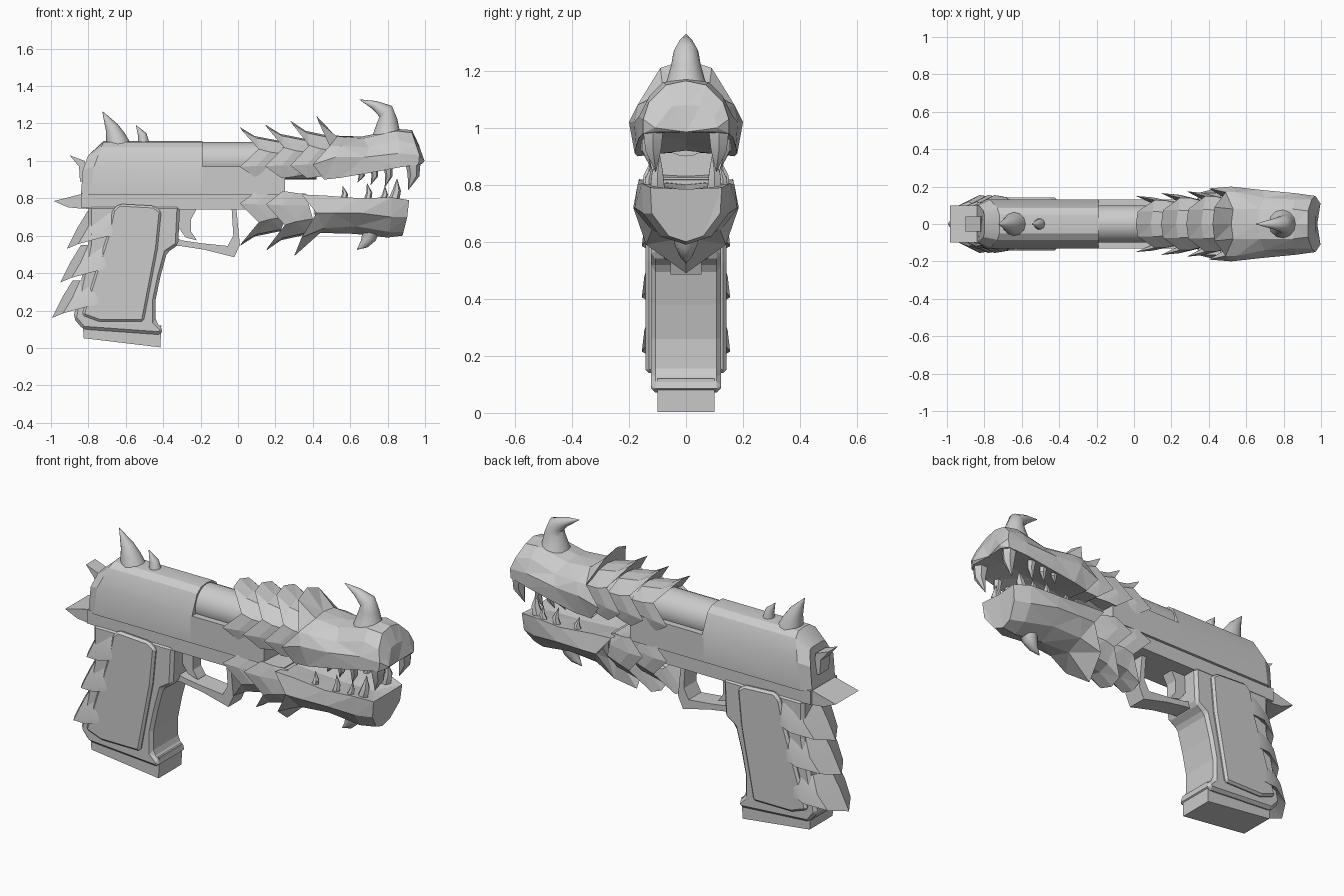
import bpy, bmesh
from math import cos, sin, pi, radians
from mathutils import Vector


def finish(name, bm, smooth=None, bevel=0):
    bmesh.ops.remove_doubles(bm, verts=bm.verts, dist=0.0001)
    bmesh.ops.recalc_face_normals(bm, faces=bm.faces)
    me = bpy.data.meshes.new(name)
    bm.to_mesh(me)
    bm.free()
    ob = bpy.data.objects.new(name, me)
    bpy.context.collection.objects.link(ob)
    if bevel:
        m = ob.modifiers.new("bevel", 'BEVEL')
        m.width, m.segments, m.limit_method = bevel, 1, 'ANGLE'
    if smooth:
        bpy.ops.object.select_all(action='DESELECT')
        ob.select_set(True)
        bpy.context.view_layer.objects.active = ob
        bpy.ops.object.shade_smooth_by_angle(angle=radians(smooth))
    return ob


def skin(name, rings, caps=(True, True), closed=True, facet=False, smooth=None):
    """Bridge equal-length rings of points."""
    bm = bmesh.new()
    vs = [[bm.verts.new(p) for p in r] for r in rings]
    n = len(vs[0])
    for a, b in zip(vs, vs[1:]):
        for i in range(n if closed else n - 1):
            j = (i + 1) % n
            bm.faces.new((a[i], a[j], b[j], b[i]))
    for use, r in zip(caps, (vs[0], vs[-1])):
        if use:
            bm.faces.new(r)
    if facet:
        bmesh.ops.triangulate(bm, faces=bm.faces)
    return finish(name, bm, smooth)


def mirrored(half):
    """Half profile running centre to centre -> full symmetric ring."""
    return half + [(x, -y, z) for x, y, z in half[-2:0:-1]]


def prism(name, pts, y0, y1, bevel=0, smooth=None):
    bm = bmesh.new()
    f = bm.faces.new([bm.verts.new((x, y0, z)) for x, z in pts])
    r = bmesh.ops.extrude_face_region(bm, geom=[f])
    for v in r["geom"]:
        if isinstance(v, bmesh.types.BMVert):
            v.co.y = y1
    return finish(name, bm, smooth, bevel)


def horn(name, path, radii, sides=10, smooth=50):
    """Curved spike along a path, ending in a point."""
    P = [Vector(p) for p in path]
    rings = []
    for i, (p, r) in enumerate(zip(P, radii)):
        d = (P[min(i + 1, len(P) - 1)] - P[max(i - 1, 0)]).normalized()
        u = Vector((0, 1, 0)).cross(d).normalized()
        v = d.cross(u)
        rings.append([p + (u * cos(2 * pi * k / sides) + v * sin(2 * pi * k / sides)) * max(r, 0.001)
                      for k in range(sides)])
    return skin(name, rings, smooth=smooth)


def cylinder(name, a, b, r, sides=24):
    return horn(name, [a, b], [r, r], sides, 40)


# slide with chamfered top and tapered rear
top = [(0, 1.105), (.05, 1.10), (.085, 1.075), (.13, .97), (.13, .82), (0, .82)]
rear = [(-.80, 0, 1.03), (-.80, .05, 1.03), (-.805, .07, 1.02), (-.83, .10, .95), (-.84, .10, .82), (-.84, 0, .82)]
mid_x = [-.72, -.72, -.73, -.77, -.79, -.79]
skin("slide", [mirrored([(-.19, y, z) for y, z in top]),
               mirrored([(x, y, z) for x, (y, z) in zip(mid_x, top)]), mirrored(rear)], smooth=25)
prism("slide_rail", [(-.2, .82), (.25, .82), (.25, .97), (-.2, .97)], -.13, .13)
cylinder("barrel", (-.22, 0, 1.0), (.42, 0, 1.0), .10)

# frame, beavertail, hammer
prism("frame", [(-.84, .825), (-.84, .75), (-.32, .74), (.36, .74), (.36, .825)], -.115, .115)
prism("beavertail", [(-.985, .785), (-.84, .822), (-.7, .822), (-.7, .74), (-.84, .745), (-.91, .752)], -.10, .10)
prism("hammer", [(-.90, 1.03), (-.82, 1.0), (-.80, .88), (-.845, .89), (-.85, .97)], -.04, .04)

# trigger guard and trigger
prism("trigger_guard", [(-.36, .545), (-.31, .545), (-.18, .525), (-.02, .485), (.01, .55), (-.01, .76),
                        (-.035, .76), (-.025, .60), (-.055, .545), (-.2, .56), (-.3, .575), (-.36, .60)], -.055, .055)
prism("trigger", [(-.33, .76), (-.22, .745), (-.25, .69), (-.25, .62), (-.22, .575), (-.28, .59), (-.33, .66)],
      -.035, .035)

# grip, magazine base, side panels, pin
prism("grip", [(-.80, .76), (-.31, .76), (-.32, .55), (-.38, .51), (-.415, .38), (-.44, .26), (-.44, .14),
               (-.40, .10), (-.41, .07), (-.83, .10), (-.88, .16), (-.80, .55)], -.123, .123, bevel=.025)
prism("magazine_base", [(-.83, .12), (-.825, .052), (-.415, .003), (-.41, .12)], -.10, .10)
panel = [(-.67, .74), (-.635, .77), (-.45, .76), (-.41, .73), (-.43, .53), (-.505, .14), (-.74, .14),
         (-.835, .175), (-.70, .6)]
for s, side in ((-1, "right"), (1, "left")):
    prism("grip_panel_" + side, panel, s * .11, s * .142, bevel=.012)
    cylinder("pin_" + side, (-.365, s * .10, .572), (-.365, s * .137, .572), .038, 16)
    cylinder("pin_centre_" + side, (-.365, s * .13, .572), (-.365, s * .146, .572), .024, 16)

# overlapping scales down the back of the grip
for k, (x, z) in enumerate([(-.915, .53), (-.95, .35), (-.995, .16)]):
    rows = [[(.11, 0, .20), (.15, .10, .20), (.24, .127, .19), (.33, .12, .17)],
            [(.055, 0, .11), (.11, .12, .11), (.21, .146, .13), (.29, .135, .11)],
            [(0, 0, 0), (.06, .10, .025), (.17, .155, .055), (.28, .135, .08)],
            [(.12, 0, .06), (.14, .06, .08), (.20, .10, .09), (.28, .10, .10)]]
    rings = [[(x + a, -y, z + c) for a, y, c in r[:0:-1]] + [(x + a, y, z + c) for a, y, c in r] for r in rows]
    skin("grip_scale_%d" % (k + 1), rings, caps=(False, False), closed=False, smooth=35)

# spikes on the slide
horn("slide_spike_large", [(-.64, 0, 1.08), (-.655, 0, 1.13), (-.675, 0, 1.18), (-.725, 0, 1.265)],
     [.066, .053, .036, 0], 12)
horn("slide_spike_small", [(-.505, 0, 1.09), (-.512, 0, 1.14), (-.545, 0, 1.19)], [.032, .024, 0], 10)


# neck scale collars: base height, tip height and half width; lower ones hang downward
def collar(name, x, base, tip, w):
    rows = [[(.11, 0, .6), (.11, .3, .58), (.15, .5, .45), (.12, .65, .3), (.13, .6, .05), (.13, 0, .05)],
            [(0, 0, 1), (.01, .45, .94), (.10, .85, .56), (0, 1, .2), (.09, .85, -.03), (.1, 0, 0)],
            [(.08, 0, .82), (.09, .45, .78), (.16, .84, .5), (.09, .95, .22), (.15, .8, 0), (.15, 0, .02)],
            [(.22, 0, .72), (.22, .4, .69), (.25, .7, .45), (.23, .75, .22), (.23, .65, .04), (.23, 0, .04)]]
    h = tip - base
    skin(name, [mirrored([(x + a, b * w, base + c * h) for a, b, c in r]) for r in rows],
         caps=(False, False), facet=True)


for k, (x, tip, w) in enumerate([(.01, 1.18, .15), (.145, 1.195, .165), (.28, 1.215, .175)]):
    collar("upper_neck_scale_%d" % (k + 1), x, .915, tip, w)
for k, (x, tip, w) in enumerate([(.01, .545, .15), (.15, .52, .165)]):
    collar("lower_neck_scale_%d" % (k + 1), x, .83, tip, w)

# upper head, from hollow back rim to snout
head = [[(.50, 0, 1.10), (.50, .07, 1.09), (.53, .11, 1.04), (.50, .13, .99), (.5, .12, .95), (.5, 0, .95)],
        [(.42, 0, 1.24), (.43, .09, 1.21), (.49, .17, 1.08), (.40, .19, .98), (.46, .17, .90), (.46, 0, .92)],
        [(.52, 0, 1.135), (.53, .08, 1.13), (.55, .17, 1.08), (.52, .20, 1.02), (.55, .18, .91), (.55, 0, .94)],
        [(.66, 0, 1.13), (.67, .08, 1.12), (.70, .14, 1.07), (.68, .182, 1.02), (.70, .175, .935), (.7, 0, .96)],
        [(.86, 0, 1.17), (.85, .08, 1.16), (.86, .13, 1.11), (.86, .165, 1.04), (.86, .165, .965), (.86, 0, .98)],
        [(.93, 0, 1.165), (.93, .07, 1.15), (.95, .13, 1.09), (.97, .15, 1.03), (.965, .15, .98), (.96, 0, .985)],
        [(.97, 0, 1.08), (.97, .05, 1.075), (.98, .10, 1.04), (.997, .11, 1.0), (.985, .11, .985), (.98, 0, .985)]]
skin("upper_head", [mirrored(r) for r in head], facet=True)

# lower jaw
jaw = [[(.40, 0, .79), (.40, .10, .79), (.43, .11, .72), (.42, .08, .66), (.42, 0, .64)],
       [(.36, 0, .80), (.34, .165, .82), (.42, .185, .72), (.34, .14, .59), (.30, 0, .49)],
       [(.46, 0, .79), (.46, .165, .815), (.51, .185, .72), (.46, .12, .64), (.44, 0, .615)],
       [(.65, 0, .78), (.65, .17, .80), (.66, .18, .72), (.63, .11, .65), (.62, 0, .61)],
       [(.82, 0, .78), (.82, .155, .805), (.82, .15, .70), (.81, .09, .62), (.80, 0, .59)],
       [(.91, 0, .785), (.915, .125, .79), (.905, .12, .70), (.885, .06, .62), (.88, 0, .60)]]
skin("lower_jaw", [mirrored(r) for r in jaw], facet=True)

# nose horn and chin spike
horn("nose_horn", [(.80, 0, 1.12), (.797, 0, 1.17), (.80, 0, 1.22), (.79, 0, 1.265), (.73, 0, 1.298), (.65, 0, 1.328)],
     [.088, .066, .052, .044, .024, 0], 12)
horn("chin_spike", [(.71, 0, .64), (.70, 0, .59), (.675, 0, .555), (.635, 0, .525)], [.05, .04, .025, 0], 8)

# teeth: base x, y, z, tip x, tip z, radius
teeth = [(.935, .115, 1.0, .91, .845, .042), (.80, .135, .98, .785, .86, .026),
         (.725, .14, .97, .71, .872, .024), (.655, .145, .96, .64, .885, .022),
         (.83, .10, .78, .85, .905, .030), (.77, .13, .78, .785, .865, .02),
         (.69, .135, .78, .69, .88, .022), (.56, .135, .78, .56, .865, .022)]
for k, (x, y, z, tx, tz, r) in enumerate(teeth):
    for s, side in ((-1, "right"), (1, "left")):
        horn("tooth_%d_%s" % (k + 1, side),
             [(x, s * y, z), (x + .35 * (tx - x) + .012, s * y, z + .5 * (tz - z)), (tx, s * y * .92, tz)],
             [r, r * .75, 0], 6, 40)
